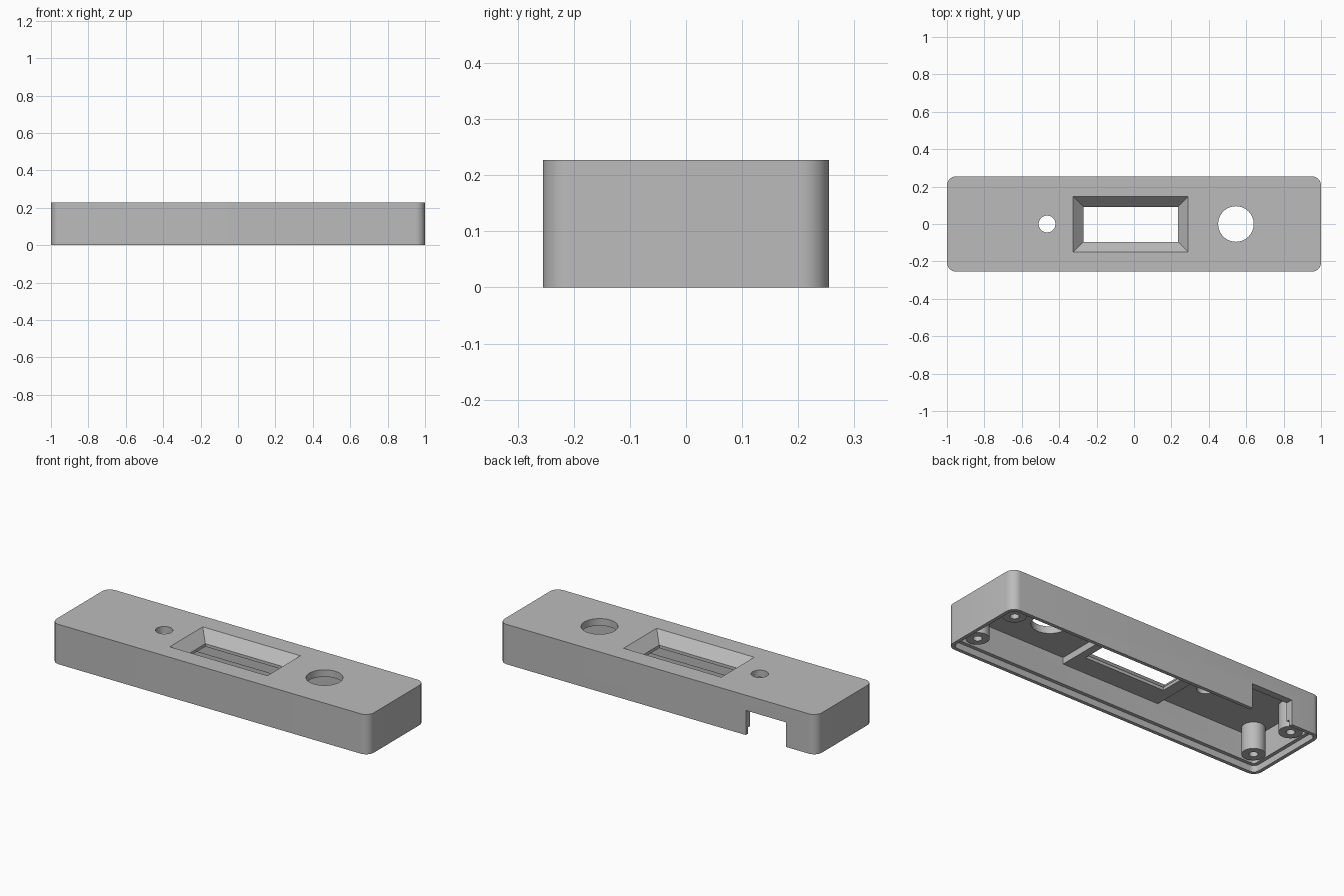
import bpy, bmesh, math

if "Cube" in bpy.data.objects:
    bpy.data.objects.remove(bpy.data.objects["Cube"])

H = 0.227           # case height
HX, HY = 1.0, 0.255 # half length, half width
WALL, LIP, STEP = 0.04, 0.02, 0.036
PLATE = H - 0.04    # underside of the top plate

grey = bpy.data.materials.new("grey_plastic")
grey.diffuse_color = (0.5, 0.5, 0.5, 1)
grey.use_nodes = True
grey.node_tree.nodes["Principled BSDF"].inputs["Base Color"].default_value = grey.diffuse_color


def loft(name, rings):
    """Solid from a stack of equal-length rings of points."""
    bm = bmesh.new()
    loops = [[bm.verts.new(p) for p in ring] for ring in rings]
    n = len(loops[0])
    for a, b in zip(loops, loops[1:]):
        for i in range(n):
            j = (i + 1) % n
            bm.faces.new((a[i], a[j], b[j], b[i]))
    bm.faces.new(loops[0][::-1])
    bm.faces.new(loops[-1])
    bmesh.ops.recalc_face_normals(bm, faces=bm.faces)
    mesh = bpy.data.meshes.new(name)
    bm.to_mesh(mesh)
    bm.free()
    mesh.materials.append(grey)
    ob = bpy.data.objects.new(name, mesh)
    bpy.context.collection.objects.link(ob)
    return ob


def rounded(hx, hy, r, z, seg=10):
    pts = []
    for k, (sx, sy) in enumerate(((1, 1), (-1, 1), (-1, -1), (1, -1))):
        for i in range(seg + 1):
            a = math.pi / 2 * (k + i / seg)
            pts.append((sx * (hx - r) + r * math.cos(a),
                        sy * (hy - r) + r * math.sin(a), z))
    return pts


def rect(x0, x1, y0, y1, z):
    return [(x0, y0, z), (x1, y0, z), (x1, y1, z), (x0, y1, z)]


def box(name, x0, x1, y0, y1, z0, z1):
    return loft(name, [rect(x0, x1, y0, y1, z) for z in (z0, z1)])


def tube(name, x, y, r, z0, z1, n=48):
    return loft(name, [[(x + r * math.cos(2 * math.pi * i / n),
                         y + r * math.sin(2 * math.pi * i / n), z)
                        for i in range(n)] for z in (z0, z1)])


def combine(target, tool, op):
    """Apply a boolean and remove the helper."""
    m = target.modifiers.new("bool", 'BOOLEAN')
    m.operation, m.solver, m.object = op, 'EXACT', tool
    bpy.context.view_layer.objects.active = target
    bpy.ops.object.modifier_apply(modifier=m.name)
    bpy.data.objects.remove(tool)


# Outer case with rounded upright corners
case = loft("case_shell", [rounded(HX, HY, 0.05, z) for z in (0, H)])

# Inner cavity and stepped rim around the open underside
cavity = loft("cavity", [rounded(HX - WALL, HY - WALL, 0.015, z)
                         for z in (-0.05, PLATE)])
combine(case, cavity, 'DIFFERENCE')
rebate = loft("rebate", [rounded(HX - LIP, HY - LIP, 0.03, z)
                         for z in (-0.06, STEP)])
combine(case, rebate, 'DIFFERENCE')

# Thick band under the plate that carries the window
combine(case, box("window_band", -0.335, 0.28, -0.225, 0.225, 0.15, 0.205),
        'UNION')

# Four screw posts with blind holes
posts = [(sx * 0.895, sy * 0.143) for sx in (-1, 1) for sy in (-1, 1)]
for x, y in posts:
    combine(case, tube("post", x, y, 0.06, STEP, 0.205, 32), 'UNION')
for x, y in posts:
    combine(case, tube("post_hole", x, y, 0.023, -0.02, 0.17, 24), 'DIFFERENCE')

# Display window: bevelled funnel ending in a short straight lip
d = 0.06
slope = 0.055 / d
e = 0.055 + slope * 0.02   # funnel continued above the top face
window = loft("window", [
    rect(-0.27, 0.235, -0.095, 0.092, 0.1),
    rect(-0.27, 0.235, -0.095, 0.092, H - d),
    rect(-0.27 - e, 0.235 + e, -0.095 - e, 0.092 + e, H + 0.02)])
combine(case, window, 'DIFFERENCE')

# Round openings in the top
combine(case, tube("knob_hole", 0.545, 0, 0.095, 0.1, 0.3, 64), 'DIFFERENCE')
combine(case, tube("button_hole", -0.465, 0, 0.045, 0.1, 0.3, 48), 'DIFFERENCE')

# Cable notch in the back wall
combine(case, box("cable_notch", -0.81, -0.555, 0.2, 0.3, -0.05, 0.14),
        'DIFFERENCE')

bpy.ops.object.select_all(action='DESELECT')
case.select_set(True)
bpy.context.view_layer.objects.active = case
bpy.ops.object.shade_smooth_by_angle(angle=math.radians(30))
